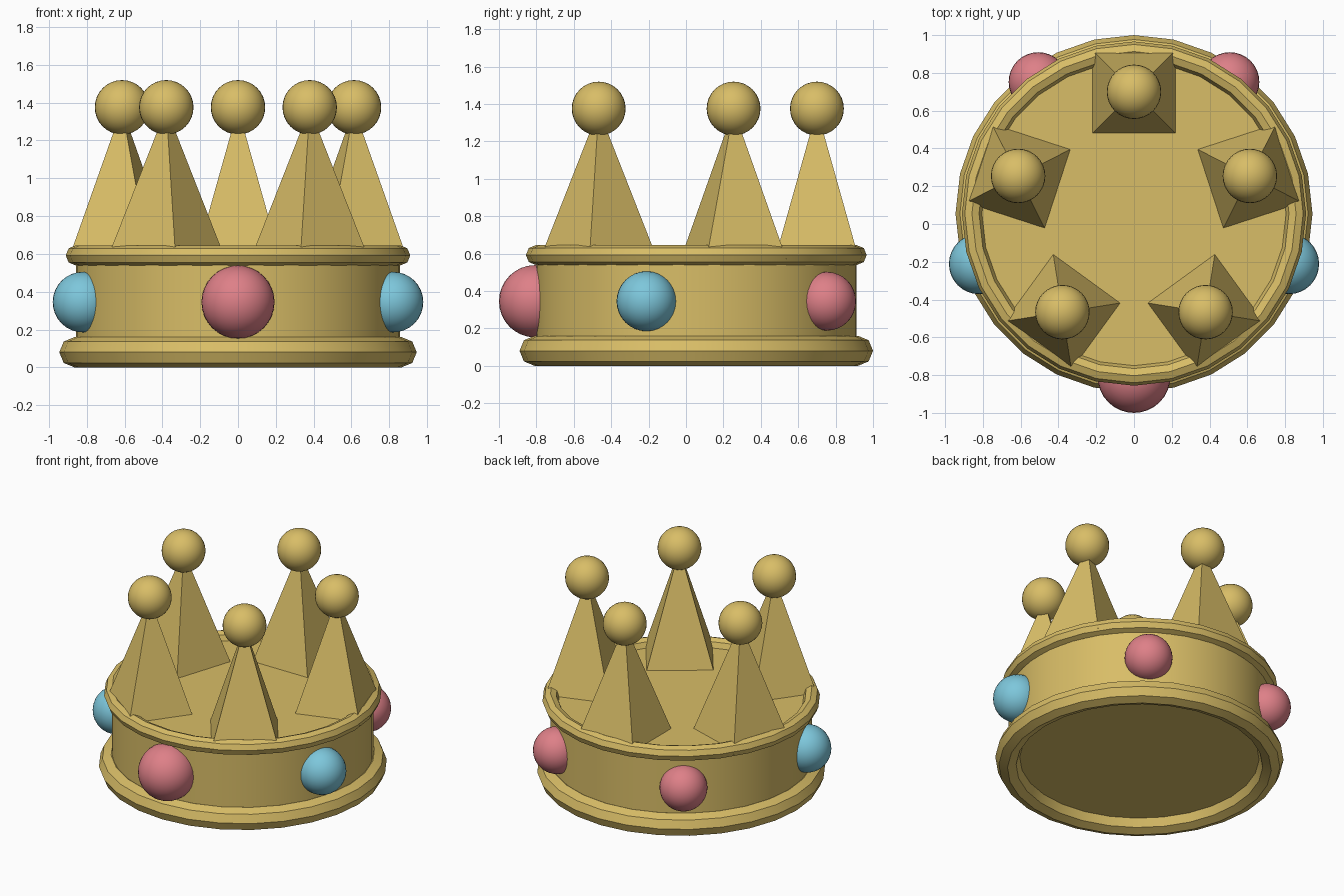
import bpy
from math import sin, cos, pi, radians

if "Cube" in bpy.data.objects:
    bpy.data.objects.remove(bpy.data.objects["Cube"], do_unlink=True)

CENTRE_Y = 0.055
SIDES = 28


def material(name, colour):
    mat = bpy.data.materials.new(name)
    mat.use_nodes = True
    mat.diffuse_color = colour
    mat.node_tree.nodes["Principled BSDF"].inputs["Base Color"].default_value = colour
    return mat


gold = material("gold", (0.69, 0.51, 0.135, 1))
pink = material("pink gem", (0.73, 0.215, 0.245, 1))
blue = material("blue gem", (0.205, 0.57, 0.71, 1))


def finish(name, mat, smooth=True):
    obj = bpy.context.object
    obj.name = name
    obj.data.materials.append(mat)
    if smooth:
        bpy.ops.object.shade_smooth_by_angle(angle=radians(30))
    return obj


def around(angle, radius, z):
    """Point on a circle about the crown's axis, measured from the back."""
    return (radius * sin(angle), CENTRE_Y + radius * cos(angle), z)


def ball(name, mat, location, radius):
    bpy.ops.mesh.primitive_uv_sphere_add(segments=32, ring_count=16,
                                         radius=radius, location=location)
    finish(name, mat)


def rim(name, z, major, minor):
    bpy.ops.mesh.primitive_torus_add(major_segments=SIDES, minor_segments=8,
                                     major_radius=major, minor_radius=minor,
                                     location=(0, CENTRE_Y, z))
    finish(name, gold)


# Closed band with a rounded rim at each end
bottom, top = 0.08, 0.592
bpy.ops.mesh.primitive_cylinder_add(vertices=SIDES * 2, radius=0.857, depth=top - bottom,
                                    location=(0, CENTRE_Y, (bottom + top) / 2))
finish("band", gold)
rim("bottom_rim", bottom, 0.865, 0.08)
rim("top_rim", top, 0.858, 0.053)

# Five square spikes, each with a ball on its tip
base, tip = 0.57, 1.37
for i in range(5):
    angle = i * 2 * pi / 5
    bpy.ops.mesh.primitive_cone_add(vertices=4, radius1=0.318, radius2=0, depth=tip - base,
                                    location=around(angle, 0.645, (base + tip) / 2),
                                    rotation=(0, 0, pi / 4 - angle))
    finish(f"spike_{i + 1}", gold, smooth=False)
    ball(f"spike_ball_{i + 1}", gold, around(angle, 0.645, 1.375), 0.144)

# Gems set between the spikes, starting with the large one at the front
gems = [("front_gem", pink, 0.193), ("right_gem", blue, 0.16), ("back_right_gem", pink, 0.157),
        ("back_left_gem", pink, 0.157), ("left_gem", blue, 0.16)]
for i, (name, mat, radius) in enumerate(gems):
    ball(name, mat, around(pi + i * 2 * pi / 5, 0.862, 0.345), radius)
